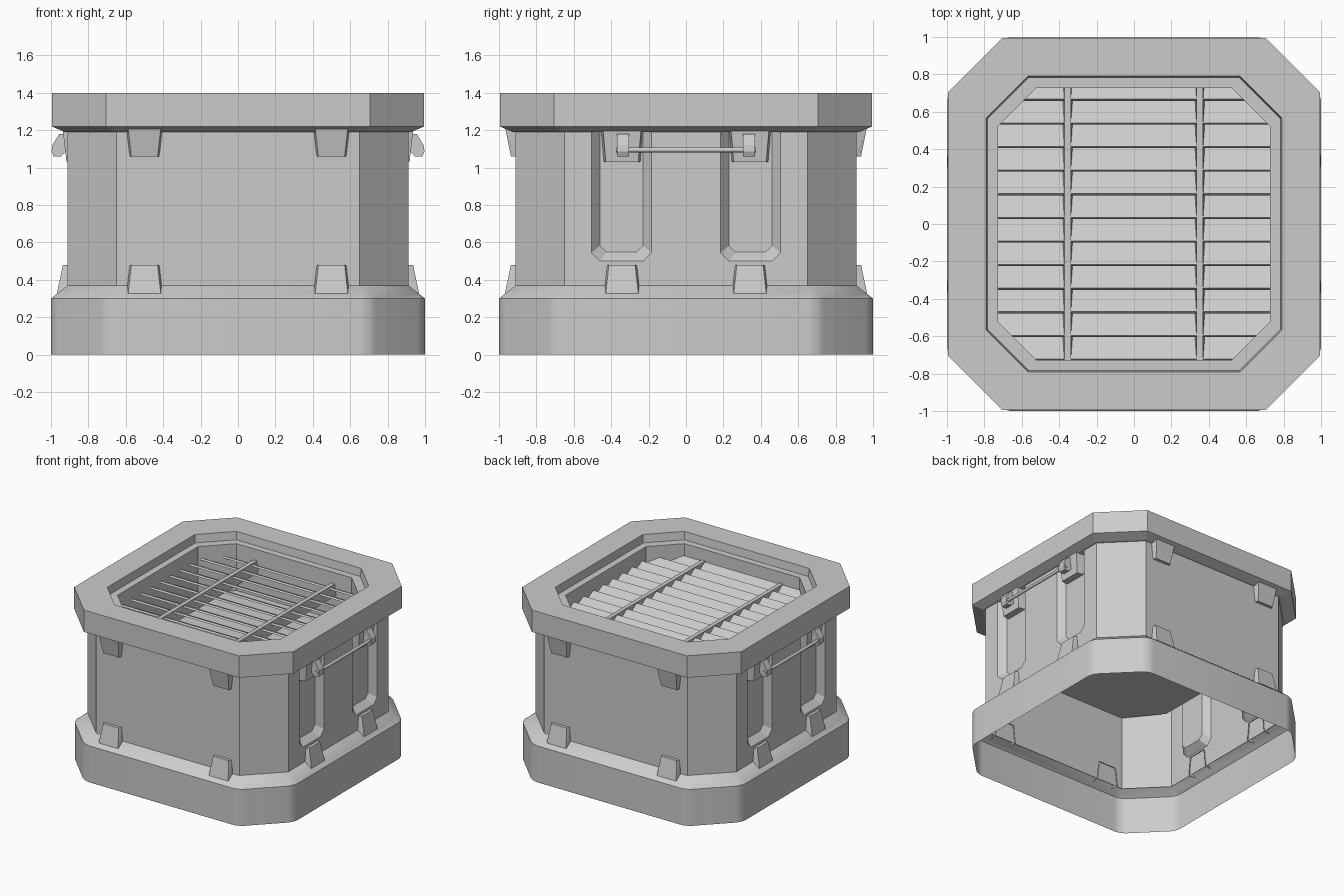
import bpy, bmesh, math
from mathutils import Vector, Matrix

if "Cube" in bpy.data.objects:
    bpy.data.objects.remove(bpy.data.objects["Cube"], do_unlink=True)

GREY = (0.6, 0.6, 0.6, 1)
grey = bpy.data.materials.new("grey_metal")
grey.use_nodes = True
grey.diffuse_color = GREY
grey.node_tree.nodes["Principled BSDF"].inputs["Base Color"].default_value = GREY


def finish(bm, name, turn=0):
    """Turn the mesh about z by quarter turns and make it an object."""
    bmesh.ops.transform(bm, matrix=Matrix.Rotation(turn * math.pi / 2, 4, 'Z'), verts=bm.verts)
    mesh = bpy.data.meshes.new(name)
    bm.to_mesh(mesh)
    bm.free()
    mesh.materials.append(grey)
    ob = bpy.data.objects.new(name, mesh)
    bpy.context.collection.objects.link(ob)
    return ob


def octagon(bm, half, corner, z, half_y=None):
    hy = half_y or half
    pts = [(half, -corner), (half, corner), (corner, hy), (-corner, hy),
           (-half, corner), (-half, -corner), (-corner, -hy), (corner, -hy)]
    return [bm.verts.new((x, y, z)) for x, y in pts]


def octagon_shell(bm, levels, skip=()):
    """Loft octagons (half width, corner, z) into an open shell."""
    rings = [octagon(bm, *lv) for lv in levels]
    for lo, hi in zip(rings, rings[1:]):
        for i in range(8):
            if i not in skip:
                j = (i + 1) % 8
                bm.faces.new((lo[i], lo[j], hi[j], hi[i]))
    return rings


def hull(name, points, turn=0, open_sides=()):
    """Convex solid round the points, left open on faces along the given directions."""
    bm = bmesh.new()
    for p in points:
        bm.verts.new(p)
    bmesh.ops.convex_hull(bm, input=bm.verts)
    bmesh.ops.dissolve_limit(bm, angle_limit=0.01, verts=bm.verts, edges=bm.edges)
    bm.normal_update()
    hidden = [f for f in bm.faces if any(f.normal.dot(Vector(d)) > .99 for d in open_sides)]
    bmesh.ops.delete(bm, geom=hidden, context='FACES')
    return finish(bm, name, turn)


# Base skirt, open below, with softened upright corners
bm = bmesh.new()
octagon_shell(bm, [(1, .7, 0), (1, .7, .3), (.912, .65, .37)])
upright = [e for e in bm.edges if abs(e.verts[0].co.z - e.verts[1].co.z) > .2]
bmesh.ops.bevel(bm, geom=upright, offset=.05, segments=5, profile=.5, affect='EDGES')
base = finish(bm, "base_skirt")
bpy.context.view_layer.objects.active = base
base.select_set(True)
bpy.ops.object.shade_smooth_by_angle(angle=math.radians(30))
base.select_set(False)

# Body front, back and corner walls
WALL, FOOT, TOP = .912, .33, 1.2
bm = bmesh.new()
octagon_shell(bm, [(WALL, .65, FOOT), (WALL, .65, TOP)], skip=(0, 4))
finish(bm, "body_walls")


def channel(bm, centre, half, foot, cut, x):
    """U-shaped outline of a channel, from its top right round to its top left."""
    side = [(half, TOP), (half, foot + cut), (half - cut, foot)]
    pts = [(x, centre + t, z) for t, z in side] + [(x, centre - t, z) for t, z in reversed(side)]
    return [bm.verts.new(p) for p in pts]


def panel(bm, *yz):
    bm.faces.new([bm.verts.new((WALL, y, z)) for y, z in yz])


# Side walls with two sunken channels each
for turn, side in ((0, "left"), (2, "right")):
    bm = bmesh.new()
    sill, width, cut = .5, .16, .045
    centres = (-.345, .345)
    panel(bm, (-.65, FOOT), (.65, FOOT), (.65, sill), (-.65, sill))
    stops = [-.65] + [c + s * width for c in centres for s in (-1, 1)] + [.65]
    for a, b in zip(stops[::2], stops[1::2]):
        panel(bm, (a, sill), (b, sill), (b, TOP), (a, TOP))
    for c in centres:
        lo, hi = c - width, c + width
        panel(bm, (lo, sill), (lo + cut, sill), (lo, sill + cut))
        panel(bm, (hi, sill), (hi, sill + cut), (hi - cut, sill))
        outer = channel(bm, c, width, sill, cut, WALL)
        inner = channel(bm, c, .115, .548, .035, .86)
        for i in range(5):
            bm.faces.new((outer[i], outer[i + 1], inner[i + 1], inner[i]))
        bm.faces.new(inner[::-1])
    bmesh.ops.remove_doubles(bm, verts=bm.verts, dist=.0005)
    finish(bm, side + "_channel_wall", turn)

    # Carrying handle: brackets and rod
    for c in (-.337, .337):
        profile = [(.91, 1.18), (.955, 1.18), (.993, 1.12), (.997, 1.085), (.985, 1.06), (.945, 1.06), (.91, 1.1)]
        hull(side + "_handle_bracket",
             [(x, c + s, z) for x, z in profile for s in (-.031, .031)], turn)
    bm = bmesh.new()
    bmesh.ops.create_cone(bm, cap_ends=True, segments=12, radius1=.013, radius2=.013, depth=.75,
                          matrix=Matrix.Translation((.973, 0, 1.095)) @ Matrix.Rotation(math.pi / 2, 4, 'X'))
    finish(bm, side + "_handle_rod", turn)


def clip(name, centre, turn, wide, narrow, root):
    """Hollow wedge clip; wide and narrow ends are (half width, depth, z)."""
    points = []
    for half, depth, z in (wide, narrow):
        for s in (-1, 1):
            points += [(root, centre + s * half, z), (depth, centre + s * (half - .01), z)]
    end = (0, 0, 1 if wide[2] > narrow[2] else -1)
    hull(name, points, turn, open_sides=[(-1, 0, 0), end])


# Clips at the top and bottom of every wall
for turn in range(4):
    on_side = turn % 2 == 0
    for s in (-1, 1):
        c = s * (.342 if on_side else .5)
        clip("lower_clip", c, turn, (.097, .968, .328), (.08, .936, .48), .905)
        if on_side:
            clip("upper_clip", c, turn, (.112, .938, 1.21), (.097, .917, 1.03), .862)
        else:
            clip("upper_clip", c, turn, (.097, .966, 1.21), (.08, .936, 1.06), .905)

# Top rim, stepped inwards and down to the well
bm = bmesh.new()
octagon_shell(bm, [(.85, .6, 1.19), (.925, .66, 1.19), (.995, .705, 1.22), (.995, .705, 1.4),
                   (.79, .568, 1.4), (.783, .562, 1.335), (.728, .523, 1.335), (.728, .523, .95)])
finish(bm, "top_rim")

# Floor of the well
bm = bmesh.new()
rings = octagon_shell(bm, [(.858, .645, .94, .91), (.858, .645, .95, .91)])
bm.faces.new(rings[0][::-1])
bm.faces.new(rings[1])
finish(bm, "well_floor")

# Louvre slats, high at the front edge, trimmed to the well
bm = bmesh.new()
for i in range(12):
    y = .658 - i * .1262
    section = [(y, 1.225), (y + .009, 1.238), (y + .143, 1.168), (y + .134, 1.155)]
    ends = [[bm.verts.new((x, a, b)) for a, b in section] for x in (-.728, .728)]
    bm.faces.new(ends[0])
    bm.faces.new(ends[1][::-1])
    for k in range(4):
        m = (k + 1) % 4
        bm.faces.new((ends[0][m], ends[0][k], ends[1][k], ends[1][m]))
bmesh.ops.recalc_face_normals(bm, faces=bm.faces)
for n in [(1, 1, 0), (-1, 1, 0), (1, -1, 0), (-1, -1, 0), (0, 1, 0)]:
    n = Vector(n)
    reach = .728 if n.x == 0 else 1.251 / math.sqrt(2)
    cut = bmesh.ops.bisect_plane(bm, geom=bm.verts[:] + bm.edges[:] + bm.faces[:],
                                 plane_co=n.normalized() * reach, plane_no=n, clear_outer=True)
    bmesh.ops.holes_fill(bm, edges=[e for e in cut["geom_cut"] if isinstance(e, bmesh.types.BMEdge)])
finish(bm, "louvre_slats")

# Two bars across the slats
for x in (-.355, .352):
    hull("louvre_bar", [(x + s * w, y, z) for s in (-1, 1) for w, z in ((.017, 1.243), (.03, 1.15))
                        for y in (-.728, .728)])
